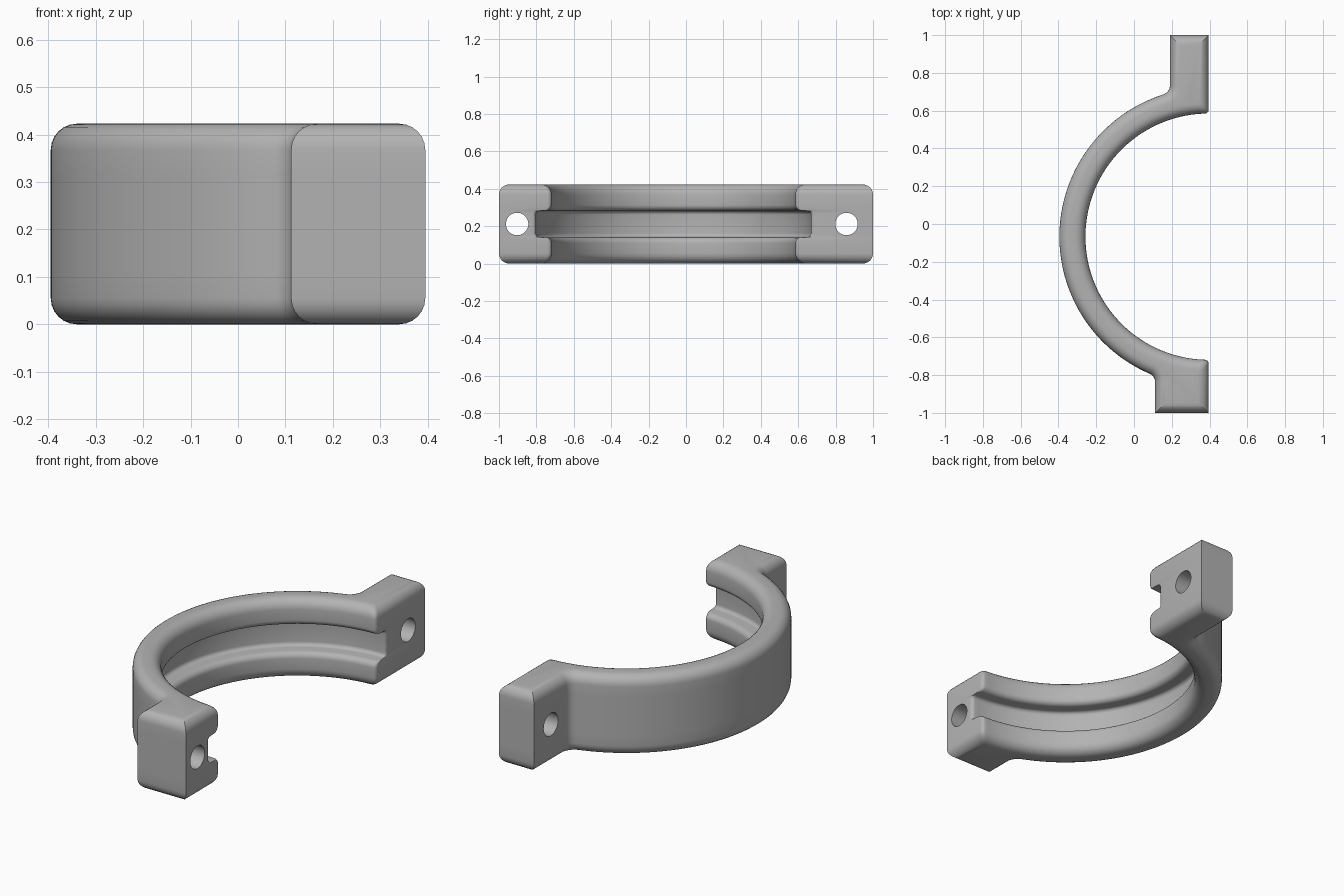
import bpy, bmesh
from math import sin, cos, pi, sqrt, atan2

if "Cube" in bpy.data.objects:
    bpy.data.objects.remove(bpy.data.objects["Cube"])

CX, CY = 0.395, -0.067                 # ring centre, on the split plane
OUTER, INNER, HEIGHT = 0.79, 0.652, 0.423
RIM, LIP, FLOOR = 0.055, 0.03, 0.02    # rounding radii
GROOVE_Z, GROOVE_DEPTH = 0.14, 0.083
FILLET, TIP = 0.05, 0.02
SEG = 48

grey = bpy.data.materials.new("grey metal")
grey.use_nodes = True
color = (0.45, 0.45, 0.45, 1)
grey.diffuse_color = color
grey.node_tree.nodes["Principled BSDF"].inputs["Base Color"].default_value = color


def arc(x, y, rad, a0, a1, n):
    steps = [a0 + (a1 - a0) * i / n for i in range(n + 1)]
    return [(x + rad * cos(a), y + rad * sin(a)) for a in steps]


def half_outline(side, lug_x, d, e):
    """Outline of one half: outer arc, fillet, lug, rounded tip, inner arc."""
    fx = lug_x - FILLET - CX
    fy = sqrt((OUTER + FILLET) ** 2 - fx ** 2)
    phi = atan2(fy, fx)
    tx = -d - TIP
    ty = sqrt((INNER + e + TIP) ** 2 - tx ** 2)
    psi = atan2(ty, tx)
    end = 1 - side * CY - d
    pts = arc(0, 0, OUTER - d, pi, phi, SEG)
    pts += arc(fx, fy, FILLET + d, phi + pi, 2 * pi, 6)[1:]
    pts += [(lug_x + d - CX, end), (-d, end)]
    pts += arc(tx, ty, TIP, 0, psi - pi, 5)
    pts += arc(0, 0, INNER + e, psi, pi, SEG)[1:]
    return [(CX + x, CY + side * y) for x, y in pts]


def layer_profile():
    """Rows of height, outer inset, and inner wall inset."""
    quarter = [i * pi / 12 for i in range(7)]
    rows = []
    for a in quarter:
        inset = RIM - RIM * sin(a)
        rows.append((RIM - RIM * cos(a), inset, inset))
    for a in quarter:
        rows.append((GROOVE_Z - LIP + LIP * sin(a), 0, LIP - LIP * cos(a)))
    for a in quarter:
        rows.append((GROOVE_Z + 0.002 + FLOOR - FLOOR * cos(a), 0,
                     GROOVE_DEPTH - FLOOR + FLOOR * sin(a)))
    return rows + [(HEIGHT - z, d, e) for z, d, e in reversed(rows)]


# Half clamp body: stacked outlines skinned together
bm = bmesh.new()
loops = []
for z, d, e in layer_profile():
    back = half_outline(1, 0.19, d, e)
    front = half_outline(-1, 0.112, d, e)
    outline = back + front[::-1][1:-1]
    loops.append([bm.verts.new((x, y, z)) for x, y in outline])
for low, high in zip(loops, loops[1:]):
    for i in range(len(low)):
        bm.faces.new((low[i - 1], low[i], high[i], high[i - 1]))
bm.faces.new(loops[0])
bm.faces.new(loops[-1])
bmesh.ops.recalc_face_normals(bm, faces=bm.faces)
mesh = bpy.data.meshes.new("half_clamp")
bm.to_mesh(mesh)
bm.free()
clamp = bpy.data.objects.new("half_clamp", mesh)
bpy.context.collection.objects.link(clamp)
mesh.materials.append(grey)

# Bolt holes through both lugs
for name, y in (("front", -0.903), ("back", 0.858)):
    bpy.ops.mesh.primitive_cylinder_add(vertices=40, radius=0.06, depth=1,
                                        location=(0.3, y, HEIGHT / 2),
                                        rotation=(0, pi / 2, 0))
    cutter = bpy.context.object
    cutter.name = name + "_hole_cutter"
    cutter.data.materials.append(grey)
    cut = clamp.modifiers.new(name + "_hole", "BOOLEAN")
    cut.operation, cut.solver, cut.object = "DIFFERENCE", "EXACT", cutter
    cutter.hide_render = True
    cutter.hide_set(True)

# Apply the holes, then smooth while keeping hard edges
bpy.ops.object.select_all(action="DESELECT")
clamp.select_set(True)
bpy.context.view_layer.objects.active = clamp
for name in [m.name for m in clamp.modifiers]:
    bpy.ops.object.modifier_apply(modifier=name)
for helper in [o for o in bpy.data.objects if o.name.endswith("_hole_cutter")]:
    bpy.data.objects.remove(helper)
bpy.ops.object.shade_smooth_by_angle(angle=0.52)
